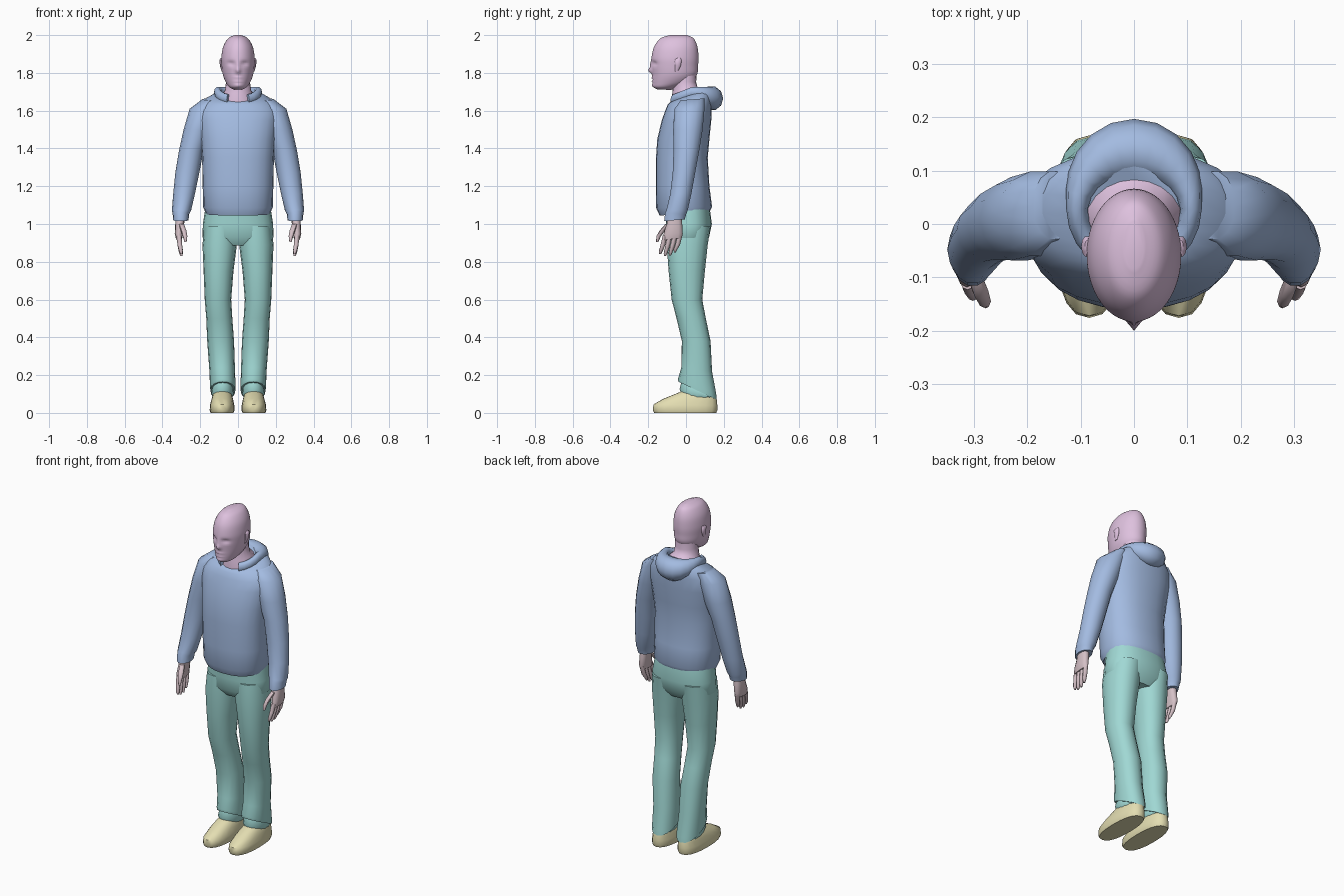
import bpy, bmesh, math


def material(name, rgb):
    m = bpy.data.materials.new(name)
    lin = [((c / 255 + 0.055) / 1.055) ** 2.4 for c in rgb]
    m.diffuse_color = (*lin, 1)
    return m


BLUE = material("hoodie blue", (163, 187, 225))
TEAL = material("trouser teal", (160, 216, 212))
PINK = material("head pink", (222, 193, 222))
GREY = material("hand pink grey", (212, 192, 198))
CREAM = material("shoe cream", (228, 222, 178))


def ring(r, n, power):
    """Oval section from (x0, x1, y front, y back, z front, z back)."""
    x0, x1, yf, yb, zf, zb = r
    pts = []
    for i in range(n):
        a = 2 * math.pi * i / n
        c, s = [math.copysign(abs(v) ** (2 / power), v) for v in (math.cos(a), math.sin(a))]
        t = (s + 1) / 2
        pts.append(((x0 + x1) / 2 + c * (x1 - x0) / 2, yf + t * (yb - yf), zf + t * (zb - zf)))
    return pts


def refine(rs, k):
    """Catmull-Rom interpolation between sections."""
    out = []
    for i in range(len(rs) - 1):
        p0, p1, p2, p3 = rs[max(i - 1, 0)], rs[i], rs[i + 1], rs[min(i + 2, len(rs) - 1)]
        for j in range(k):
            t = j / k
            out.append([b + 0.5 * t * (c - a + t * (2 * a - 5 * b + 4 * c - d + t * (3 * (b - c) + d - a)))
                        for a, b, c, d in zip(p0, p1, p2, p3)])
    return out + [rs[-1]]


def skin(name, mat, tubes, mirror=False, angle=50):
    """Skin lists of point rings into one capped, smooth object."""
    bm = bmesh.new()
    for rings in tubes:
        vs = [[bm.verts.new(p) for p in r] for r in rings]
        n = len(vs[0])
        for a, b in zip(vs, vs[1:]):
            for i in range(n):
                bm.faces.new((a[i], a[(i + 1) % n], b[(i + 1) % n], b[i]))
        bm.faces.new(vs[0])
        bm.faces.new(vs[-1])
    bmesh.ops.recalc_face_normals(bm, faces=bm.faces)
    me = bpy.data.meshes.new(name)
    bm.to_mesh(me)
    bm.free()
    me.materials.append(mat)
    me.shade_smooth()
    me.set_sharp_from_angle(angle=math.radians(angle))
    ob = bpy.data.objects.new(name, me)
    bpy.context.collection.objects.link(ob)
    if mirror:
        ob.modifiers.new("Mirror", 'MIRROR').use_mirror_merge = False
    return ob


def loft(name, mat, rs, n=16, power=2.0, k=1, **kw):
    return skin(name, mat, [[ring(r, n, power) for r in refine(rs, k)]], **kw)


def centred(rows):
    return [(-r[0], *r) for r in rows]


# Head, with face features pushed in and out of the front
head = loft("head", PINK, centred([
    (.018, -.085, .005, 2.0, 2.0), (.052, -.135, .04, 1.983, 1.983),
    (.078, -.168, .06, 1.94, 1.94), (.088, -.182, .066, 1.885, 1.885),
    (.087, -.182, .064, 1.84, 1.84), (.080, -.178, .058, 1.79, 1.79),
    (.064, -.177, .02, 1.75, 1.75), (.046, -.172, -.04, 1.725, 1.725),
    (.022, -.15, -.08, 1.712, 1.71)]), n=56, k=5)
BUMPS = [(0, 1.812, .011, .013, -.02), (0, 1.84, .009, .022, -.009),
         (.036, 1.85, .018, .011, .012), (-.036, 1.85, .018, .011, .012),
         (0, 1.773, .022, .006, -.006), (0, 1.757, .02, .005, -.005),
         (0, 1.765, .022, .003, .005), (0, 1.733, .018, .01, -.005)]
for v in head.data.vertices:
    x, y, z = v.co
    if y < -.07:
        v.co.y += sum(d * math.exp(-((x - bx) / sx) ** 2 - ((z - bz) / sz) ** 2)
                      for bx, bz, sx, sz, d in BUMPS)

# Neck and upper chest showing in the collar
loft("neck", PINK, centred([
    (.062, -.07, .056, 1.82, 1.82), (.063, -.066, .054, 1.76, 1.75),
    (.070, -.073, .062, 1.69, 1.72), (.098, -.082, .10, 1.645, 1.70),
    (.10, -.08, .10, 1.60, 1.64)]), n=20)

# Ears
loft("ears", PINK, [
    (.082, .092, -.05, -.03, 1.877, 1.88), (.078, .099, -.062, -.022, 1.868, 1.868),
    (.078, .096, -.058, -.026, 1.84, 1.84), (.076, .088, -.058, -.04, 1.808, 1.812)],
    n=10, mirror=True)

# Hoodie body
loft("hoodie_body", BLUE, centred([
    (.168, -.14, .122, 1.045, 1.06), (.184, -.158, .138, 1.085, 1.09),
    (.187, -.16, .124, 1.2, 1.2), (.19, -.159, .115, 1.35, 1.35),
    (.198, -.152, .124, 1.45, 1.45), (.212, -.128, .134, 1.55, 1.55),
    (.212, -.11, .137, 1.60, 1.63), (.17, -.098, .137, 1.63, 1.69),
    (.115, -.085, .125, 1.645, 1.725)]), n=24, power=2.3)

# Sleeves with gathered cuffs
loft("sleeves", BLUE, [
    (.11, .19, -.03, .10, 1.655, 1.665), (.10, .256, -.062, .10, 1.61, 1.61),
    (.14, .288, -.07, .09, 1.5, 1.5), (.182, .312, -.068, .072, 1.39, 1.39),
    (.205, .332, -.072, .05, 1.27, 1.27), (.228, .343, -.085, .03, 1.16, 1.16),
    (.248, .35, -.105, .01, 1.075, 1.07), (.258, .346, -.112, .002, 1.06, 1.05),
    (.262, .343, -.117, -.005, 1.015, 1.025)], n=14, mirror=True)

# Hood lying round the neck and hanging at the back
hood = []
for i in range(21):
    t = math.radians(-152 + 304 * i / 20)
    c = max(0, math.cos(t)) ** 1.5
    z = 1.698 - .033 * c - .045 * max(0, -math.cos(t))
    r, h = .02 + .04 * c, .028 + .037 * c
    hood.append([((.107 + r * math.cos(a)) * math.sin(t),
                  .03 + (.107 + r * math.cos(a)) * math.cos(t), z + h * math.sin(a))
                 for a in [math.pi * j / 5 for j in range(10)]])
skin("hood", BLUE, [hood])

# Trousers: seat, then legs with a flared sloping hem and inner cuff
loft("trouser_seat", TEAL, centred([
    (.172, -.11, .125, 1.09, 1.09), (.186, -.105, .137, 1.0, 1.0),
    (.188, -.103, .122, .93, .93), (.15, -.07, .09, .885, .885)]), n=24, power=2.3)
loft("trouser_legs", TEAL, [
    (.006, .178, -.10, .13, .99, .99), (.006, .188, -.102, .115, .89, .89),
    (.024, .182, -.092, .10, .75, .75), (.036, .176, -.076, .086, .6, .6),
    (.03, .168, -.05, .105, .5, .5), (.021, .163, -.022, .13, .38, .38),
    (.016, .152, -.025, .138, .24, .22), (.013, .148, -.042, .16, .18, .10),
    (.014, .146, -.04, .163, .165, .07), (.024, .138, -.025, .152, .16, .075),
    (.022, .142, -.034, .152, .125, .08), (.03, .135, -.02, .145, .09, .075)],
    n=16, power=2.2, mirror=True)

# Shoes
loft("shoes", CREAM, [
    (.024, .145, -.168, .16, 0, 0), (.018, .15, -.176, .166, .015, .015),
    (.02, .148, -.172, .166, .045, .04), (.026, .14, -.12, .163, .075, .07),
    (.034, .132, -.045, .155, .105, .095), (.05, .115, 0, .13, .125, .115)],
    n=20, power=2.4, mirror=True)


# Hands: palm, four fingers and a thumb
def digit(points):
    return [ring((x - r, x + r, y - r, y + r, z, z), 8, 2) for x, y, z, r in points]


palm = [ring(r, 12, 2.4) for r in [
    (.28, .332, -.095, -.025, 1.05, 1.05), (.285, .332, -.102, -.02, 1.0, 1.0),
    (.292, .335, -.118, -.017, .95, .95), (.296, .328, -.12, -.022, .915, .925)]]
fingers = []
for i in range(4):
    y, low = -.11 + .026 * i, (.84, .83, .833, .85)[i]
    fingers.append(digit([(.312, y, .94, .013), (.308, y - .012, .89, .0125),
                          (.302, y - .024, low + .015, .010), (.299, y - .027, low, .005)]))
thumb = digit([(.30, -.095, 1.0, .014), (.288, -.125, .965, .015),
               (.28, -.145, .935, .012), (.278, -.152, .905, .006)])
skin("hands", GREY, [palm, thumb] + fingers, mirror=True)
